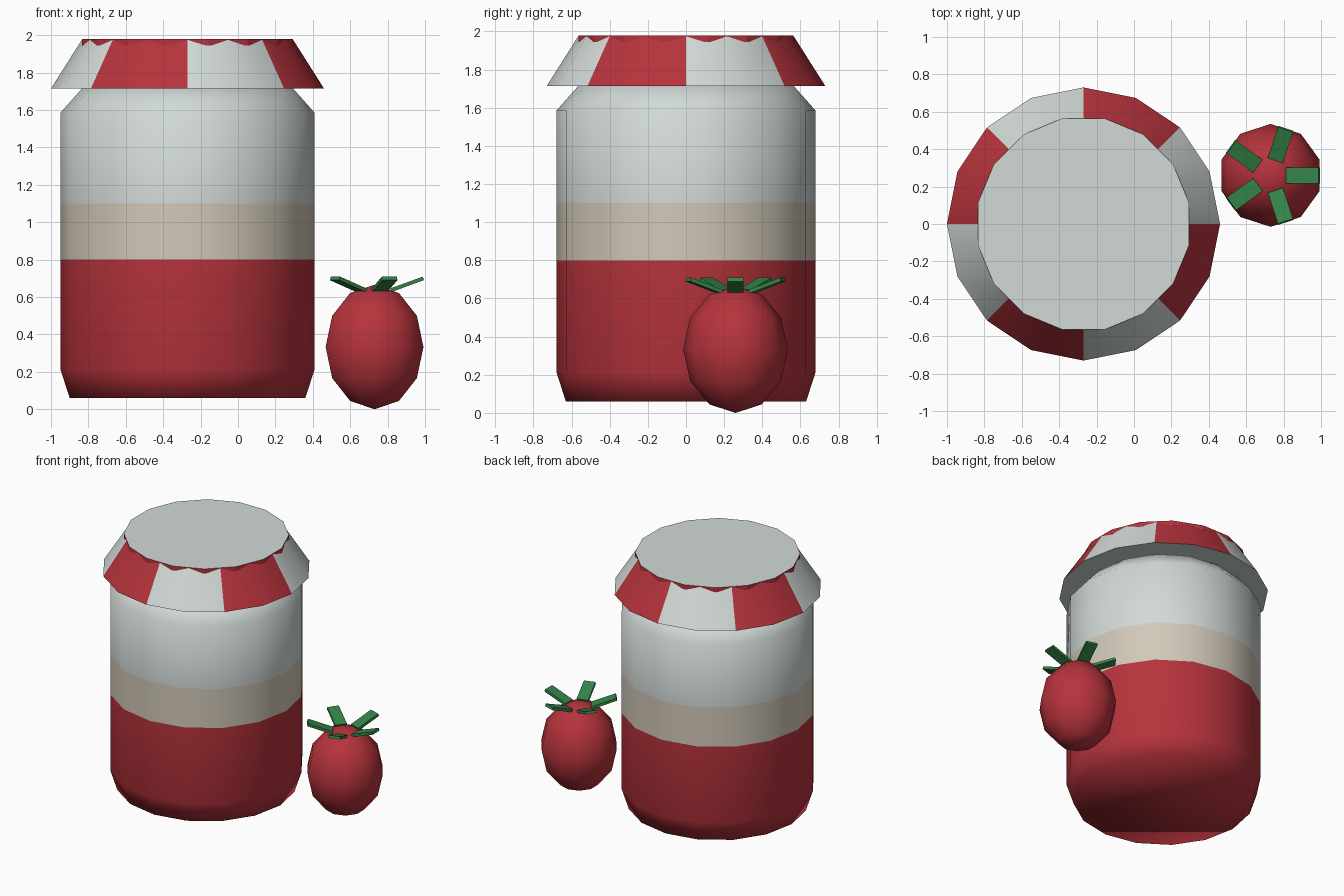
import bpy, bmesh, math
from mathutils import Matrix

if "Cube" in bpy.data.objects:
    bpy.data.objects.remove(bpy.data.objects["Cube"])


def material(name, r, g, b):
    m = bpy.data.materials.new(name)
    m.diffuse_color = (r, g, b, 1)
    m.use_nodes = True
    m.node_tree.nodes["Principled BSDF"].inputs["Base Color"].default_value = m.diffuse_color
    return m


WHITE = material("white", 0.64, 0.70, 0.68)
RED = material("red", 0.47, 0.033, 0.045)
BEIGE = material("beige", 0.64, 0.58, 0.48)
GREEN = material("green", 0.034, 0.23, 0.065)


def finish(bm, name, mats, rule=None, angle=None):
    """Turn a bmesh into an object, colour faces by rule, smooth by angle."""
    bmesh.ops.recalc_face_normals(bm, faces=bm.faces)
    for f in bm.faces:
        if rule:
            f.material_index = rule(f)
    me = bpy.data.meshes.new(name)
    bm.to_mesh(me)
    bm.free()
    for m in mats:
        me.materials.append(m)
    ob = bpy.data.objects.new(name, me)
    bpy.context.collection.objects.link(ob)
    if angle is not None:
        bpy.ops.object.select_all(action='DESELECT')
        ob.select_set(True)
        bpy.context.view_layer.objects.active = ob
        bpy.ops.object.shade_smooth_by_angle(angle=math.radians(angle))
    return ob


def lathe(profile, sides, centre, phase=0):
    """Closed solid turned from (radius, z) points; radius 0 is a pole."""
    bm = bmesh.new()
    rings = []
    for r, z in profile:
        n = 1 if r == 0 else sides
        rings.append([bm.verts.new((
            centre[0] + r * math.cos(phase + math.tau * i / sides),
            centre[1] + r * math.sin(phase + math.tau * i / sides), z))
            for i in range(n)])
    for a, b in zip(rings, rings[1:]):
        for i in range(sides):
            j = (i + 1) % sides
            quad = [a[i % len(a)], a[j % len(a)], b[j % len(b)], b[i % len(b)]]
            bm.faces.new(list(dict.fromkeys(quad)))
    for ring in (rings[0], rings[-1]):
        if len(ring) > 1:
            bm.faces.new(ring)
    return bm


JAR = (-0.27, 0.0)

# Jar body: red filling, beige band, white upper part
def jar_colour(f):
    z = f.calc_center_median().z
    return 0 if z < 0.8 else 1 if z < 1.1 else 2

finish(lathe([(0.63, 0.06), (0.68, 0.215), (0.68, 0.80), (0.68, 1.10),
              (0.68, 1.585), (0.56, 1.72)], 16, JAR),
       "jar_body", [RED, BEIGE, WHITE], jar_colour, 80)

# Cloth cover: eight alternating stripes, white below
def stripe(f):
    c = f.calc_center_median()
    if abs(f.normal.z) > 0.9:
        return 0
    a = math.atan2(c.y - JAR[1], c.x - JAR[0]) % math.tau
    return int(a / (math.pi / 4)) % 2

finish(lathe([(0.73, 1.715), (0.565, 1.975)], 16, JAR),
       "cloth_cover", [WHITE, RED], stripe, 30)

# Lid disc: white top with a red rim just breaking through the cloth
finish(lathe([(0.576, 1.945), (0.576, 1.98)], 16, JAR, math.pi / 16),
       "lid_disc", [WHITE, RED], lambda f: int(abs(f.normal.z) < 0.5))

# Berry: stretched ten-sided ball
BERRY = (0.73, 0.26)
ball = []
for k in range(7):
    t = math.pi * k / 6
    r = 0 if k in (0, 6) else 0.275 * math.sin(t)
    ball.append((r, 0.333 - 0.333 * math.cos(t)))
finish(lathe(ball, 10, BERRY, math.pi / 2), "berry", [RED], None, 60)

# Leaves: five upturned slats around the stalk end
for i in range(5):
    bm = bmesh.new()
    bmesh.ops.create_cube(bm, size=1, matrix=(
        Matrix.Translation((*BERRY, 0.668))
        @ Matrix.Rotation(math.tau * i / 5, 4, 'Z')
        @ Matrix.Translation((0.174, 0, 0))
        @ Matrix.Rotation(math.radians(-20), 4, 'Y')
        @ Matrix.Diagonal((0.185, 0.085, 0.02, 1))))
    finish(bm, f"leaf_{i + 1}", [GREEN])
